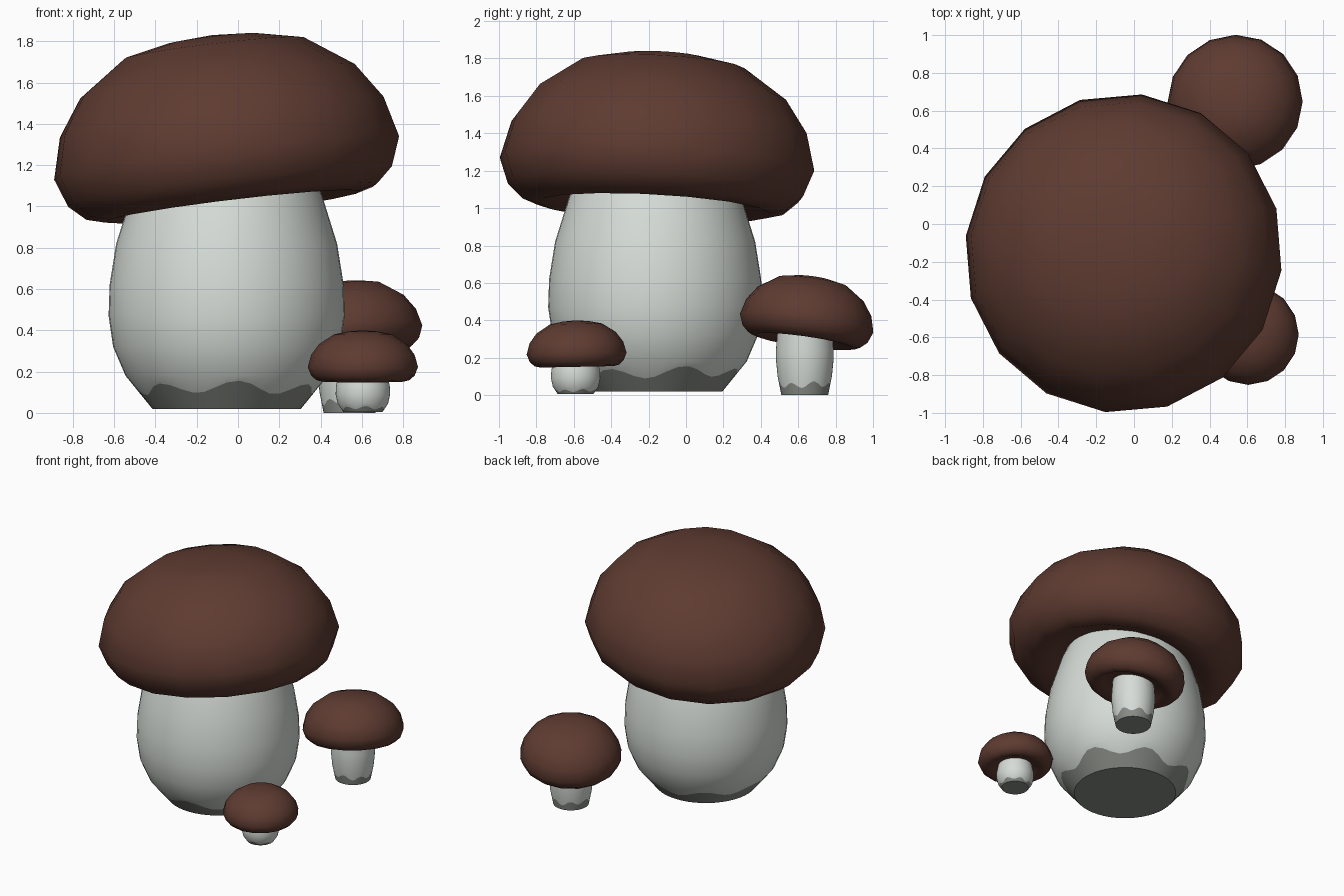
import bpy, bmesh, math
from mathutils import Matrix, Vector

if "Cube" in bpy.data.objects:
    bpy.data.objects.remove(bpy.data.objects["Cube"])


def material(name, rgb):
    m = bpy.data.materials.new(name)
    m.diffuse_color = (*rgb, 1.0)
    m.use_nodes = True
    m.node_tree.nodes["Principled BSDF"].inputs["Base Color"].default_value = m.diffuse_color
    return m


BROWN = material("cap brown", (0.112, 0.044, 0.031))
PALE = material("stem pale grey", (0.67, 0.715, 0.675))
DARK = material("soil grey", (0.25, 0.265, 0.24))


def finish(name, bm, mats):
    bmesh.ops.recalc_face_normals(bm, faces=bm.faces)
    me = bpy.data.meshes.new(name)
    bm.to_mesh(me)
    bm.free()
    for m in mats:
        me.materials.append(m)
    ob = bpy.data.objects.new(name, me)
    bpy.context.collection.objects.link(ob)
    bpy.ops.object.select_all(action='DESELECT')
    ob.select_set(True)
    bpy.context.view_layer.objects.active = ob
    bpy.ops.object.shade_smooth_by_angle(angle=math.radians(46))
    return ob


def bridge(bm, low, high, mat=0):
    n = len(low)
    for i in range(n):
        j = (i + 1) % n
        bm.faces.new((low[i], low[j], high[j], high[i])).material_index = mat


# Cap outline for a rim radius of 0.84, from underside to near the apex
CAP = [(0.36, -0.13), (0.50, -0.18), (0.62, -0.238), (0.71, -0.213),
       (0.79, -0.14), (0.842, 0.0), (0.79, 0.20), (0.67, 0.375),
       (0.44, 0.535), (0.22, 0.582)]


def make_cap(name, center, radius, height, slope, phase):
    """16-sided turned cap, tilted so its rim plane has the given x/y slope."""
    bm = bmesh.new()
    n, k = 16, radius / 0.842
    rings = []
    for r, h in CAP:
        rings.append([bm.verts.new((r * k * math.cos(phase + math.tau * i / n),
                                    r * k * math.sin(phase + math.tau * i / n),
                                    h * height / 0.6)) for i in range(n)])
    for a, b in zip(rings, rings[1:]):
        bridge(bm, a, b)
    apex = bm.verts.new((0, 0, height))
    for i in range(n):
        bm.faces.new((rings[-1][i], rings[-1][(i + 1) % n], apex))
    bm.faces.new(rings[0][::-1])
    normal = Vector((-slope[0], -slope[1], 1)).normalized()
    tilt = Vector((0, 0, 1)).rotation_difference(normal).to_matrix().to_4x4()
    bm.transform(Matrix.Translation(center) @ tilt)
    finish(name, bm, [BROWN])


def make_stem(name, center, profile, wave_z, wave_amp):
    """Turned stem with a dark foot ending in a wavy line in the lowest band."""
    bm = bmesh.new()
    n = 48
    cx, cy = center
    (r0, z0), (r1, z1) = profile[:2]

    def ring(f):
        out = []
        for i in range(n):
            a = math.tau * i / n
            r, z = f(a)
            out.append(bm.verts.new((cx + r * math.cos(a), cy + r * math.sin(a), z)))
        return out

    def wave(a):
        z = wave_z + wave_amp * math.cos(7 * (a + 1.45)) + wave_amp * 0.3 * math.sin(3 * a)
        return r0 + (r1 - r0) * (z - z0) / (z1 - z0), z

    rings = [ring(lambda a: profile[0]), ring(wave)]
    rings += [ring(lambda a, p=p: p) for p in profile[1:]]
    for i, (a, b) in enumerate(zip(rings, rings[1:])):
        bridge(bm, a, b, 1 if i == 0 else 0)
    bm.faces.new(rings[0][::-1]).material_index = 1
    bm.faces.new(rings[-1])
    finish(name, bm, [PALE, DARK])


# Large mushroom
make_stem("large_stem", (-0.055, -0.165),
          [(0.36, 0.02), (0.49, 0.18), (0.55, 0.32), (0.572, 0.47), (0.567, 0.62),
           (0.535, 0.82), (0.46, 1.06), (0.42, 1.15)], 0.12, 0.028)
make_cap("large_cap", (-0.055, -0.155, 1.235), 0.847, 0.60, (0.12, -0.055),
         math.radians(-6.4))

# Medium mushroom at the back right
make_stem("medium_stem", (0.54, 0.635),
          [(0.125, 0.0), (0.145, 0.10), (0.153, 0.18), (0.154, 0.24), (0.145, 0.36)],
          0.055, 0.015)
make_cap("medium_cap", (0.535, 0.645, 0.385), 0.36, 0.252, (0.11, -0.14), 0)

# Small mushroom at the front right
make_stem("small_stem", (0.605, -0.59),
          [(0.095, 0.005), (0.122, 0.045), (0.132, 0.09), (0.13, 0.13), (0.12, 0.18)],
          0.024, 0.007)
make_cap("small_cap", (0.605, -0.585, 0.222), 0.267, 0.178, (0.0, 0.02), 0)
